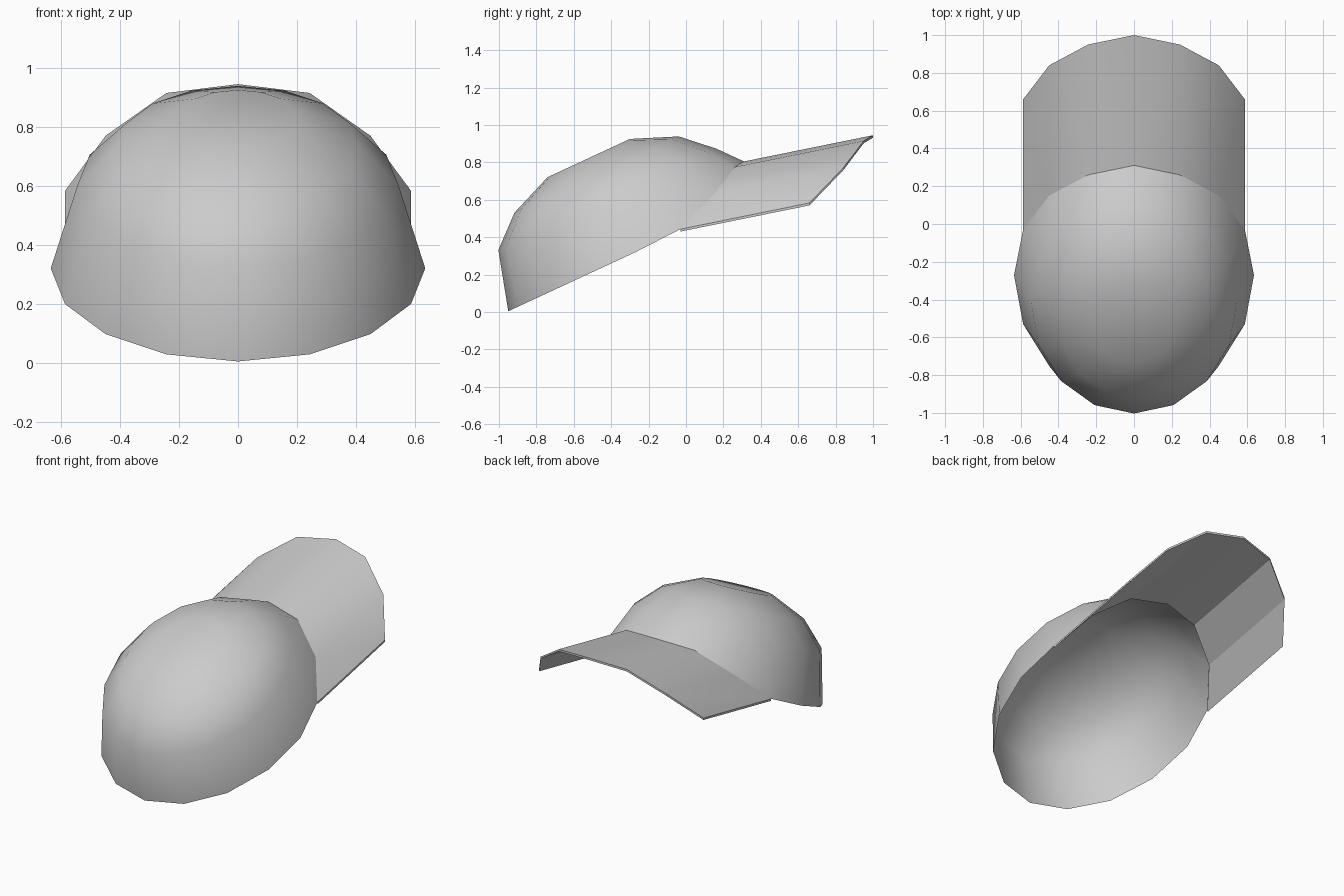
import bpy, bmesh
from math import sin, cos, pi
from mathutils import Vector

if "Cube" in bpy.data.objects:
    bpy.data.objects.remove(bpy.data.objects["Cube"])

SIDES = 16
U = Vector((0, 0.907, 0.421))      # fore-aft axis of the tilted crown rings
X = Vector((1, 0, 0))
# arched brim seam, centre to side: x, y, z
SEAM = [(0.0, 0.31, 0.805), (0.243, 0.26, 0.775), (0.449, 0.15, 0.63), (0.587, -0.03, 0.443)]
REACH = Vector((0, 0.69, 0.14))    # brim sweep from seam to outer edge


def finish(bm, name):
    bmesh.ops.recalc_face_normals(bm, faces=bm.faces)
    mesh = bpy.data.meshes.new(name)
    bm.to_mesh(mesh)
    bm.free()
    obj = bpy.data.objects.new(name, mesh)
    bpy.context.collection.objects.link(obj)
    return obj


# Crown: stacked tilted ellipses, lowest ring bent up along the brim seam
def ring(bm, y, z, radius, bend=False):
    verts = []
    for i in range(SIDES):
        a = 2 * pi * i / SIDES
        p = Vector((0, y, z)) + X * (radius * 0.847 * sin(a)) + U * (radius * cos(a))
        k = min(i, SIDES - i)
        if bend and k < len(SEAM):
            sx, sy, sz = SEAM[k]
            p = Vector((sx if i <= SIDES // 2 else -sx, sy, sz))
        verts.append(bm.verts.new(p))
    return verts


bm = bmesh.new()
rings = [ring(bm, -0.27, 0.32, 0.75, True), ring(bm, -0.42, 0.602, 0.643),
         ring(bm, -0.478, 0.735, 0.484), ring(bm, -0.52, 0.823, 0.243)]
for low, high in zip(rings, rings[1:]):
    for i in range(SIDES):
        j = (i + 1) % SIDES
        bm.faces.new((low[i], low[j], high[j], high[i]))
bm.faces.new(rings[-1])
for f in bm.faces:
    f.smooth = True
finish(bm, "crown")

# Brim: the seam swept forward as a thin sheet, smooth on top and faceted below
arch = [Vector((-x, y, z)) for x, y, z in SEAM[:0:-1]] + [Vector(p) for p in SEAM]
drop = Vector((0, 0, -0.013))
bm = bmesh.new()
rows = [[bm.verts.new(p + off) for p in arch]
        for off in (Vector(), REACH, REACH + drop, drop)]
for r in range(4):
    a, b = rows[r], rows[(r + 1) % 4]
    for i in range(len(arch) - 1):
        f = bm.faces.new((a[i], a[i + 1], b[i + 1], b[i]))
        f.smooth = r == 0
for i in (0, -1):
    bm.faces.new([row[i] for row in rows])
for e in bm.edges:
    if not all(f.smooth for f in e.link_faces):
        e.smooth = False
finish(bm, "brim")
